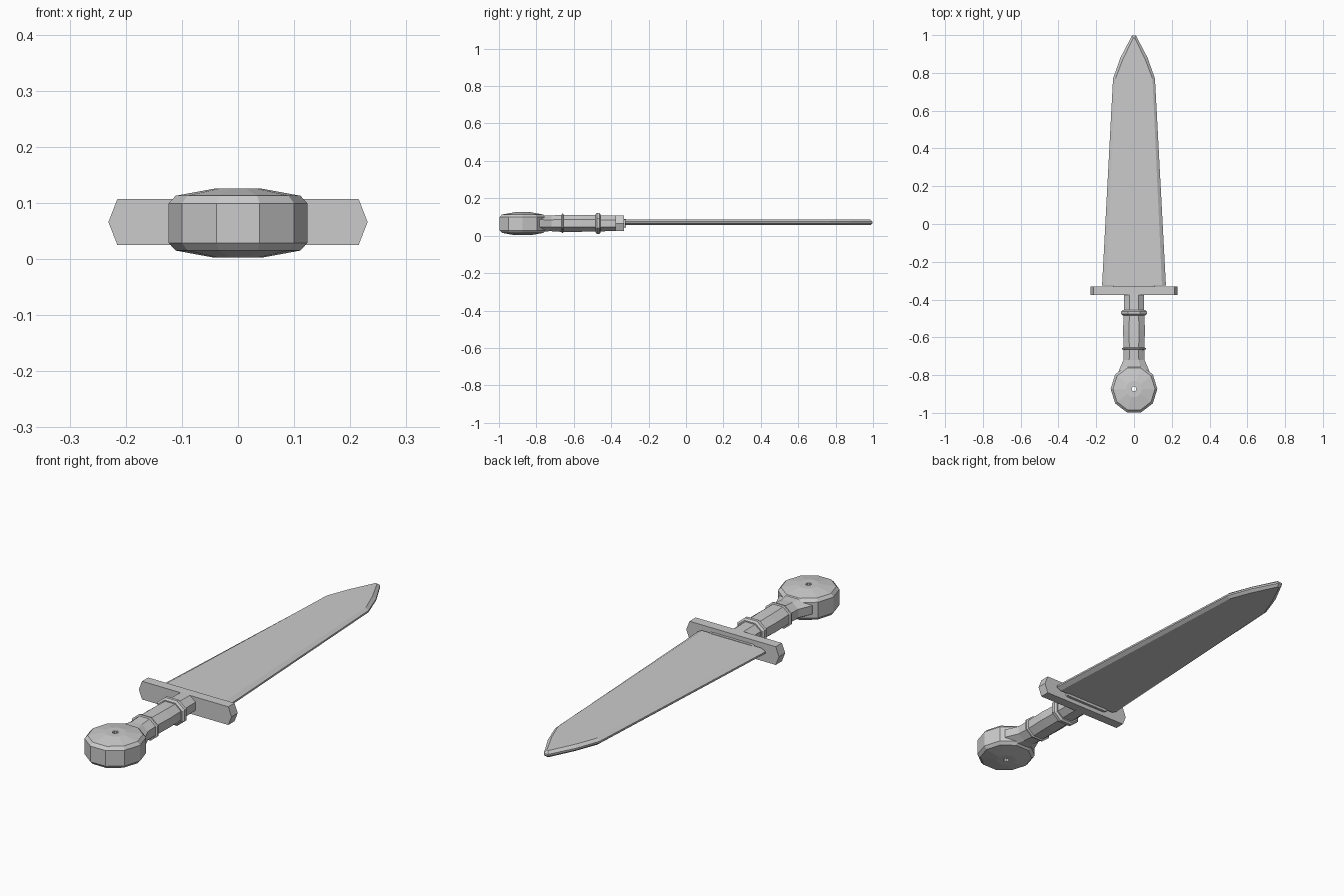
import bpy, bmesh
from math import cos, sin, pi

if "Cube" in bpy.data.objects:
    bpy.data.objects.remove(bpy.data.objects["Cube"])

ZC = 0.066  # height of the dagger's mid-plane


def loft(name, rings, caps=True, closed=False):
    """Skin a list of equal-length point rings into a flat-shaded mesh."""
    bm = bmesh.new()
    vs = [[bm.verts.new(p) for p in r] for r in rings]
    n = len(vs[0])
    pairs = list(zip(vs, vs[1:]))
    if closed:
        pairs.append((vs[-1], vs[0]))
    for a, b in pairs:
        for i in range(n):
            j = (i + 1) % n
            bm.faces.new((a[i], a[j], b[j], b[i]))
    if caps and not closed:
        bm.faces.new(vs[0])
        bm.faces.new(vs[-1])
    bmesh.ops.recalc_face_normals(bm, faces=bm.faces)
    me = bpy.data.meshes.new(name)
    bm.to_mesh(me)
    bm.free()
    ob = bpy.data.objects.new(name, me)
    bpy.context.collection.objects.link(ob)
    return ob


def octagon(y, hw, hh, k=0.45):
    """Flattened octagon across the grip, half width hw and half height hh."""
    pts = [(hw, -k * hh), (hw, k * hh), (k * hw, hh), (-k * hw, hh),
           (-hw, k * hh), (-hw, -k * hh), (-k * hw, -hh), (k * hw, -hh)]
    return [(x, y, ZC + z) for x, z in pts]


def outline(half, z):
    """Mirror a half outline in x and place it at height z."""
    return [(x, y, z) for x, y in half] + [(-x, y, z) for x, y in reversed(half)]


# blade: flat faces with bevelled cutting edges
edge = [(0.169, -0.325), (0.111, 0.77), (0.072, 0.88), (0.010, 0.998)]
flat = [(0.148, -0.325), (0.098, 0.77), (0.060, 0.87), (0.004, 0.985)]
BZ = 0.071
loft("blade", [outline(flat, BZ - 0.015), outline(edge, BZ - 0.004),
               outline(edge, BZ + 0.004), outline(flat, BZ + 0.015)])

# short block joining blade and guard
loft("blade_collar", [octagon(-0.34, 0.11, 0.022, 0.9), octagon(-0.32, 0.11, 0.022, 0.9)])

# crossguard: bar with pointed ends
guard = [(0.215, -0.041), (0.231, 0.0), (0.215, 0.041)]
prof = guard + [(-x, z) for x, z in reversed(guard)]
loft("crossguard", [[(x, y, ZC + z) for x, z in prof] for y in (-0.376, -0.332)])

# grip with neck flaring into the pommel
loft("grip", [octagon(y, w, h) for y, w, h in [
    (-0.37, 0.052, 0.041), (-0.47, 0.054, 0.043), (-0.56, 0.058, 0.045),
    (-0.66, 0.055, 0.046), (-0.72, 0.056, 0.042), (-0.775, 0.080, 0.043), (-0.81, 0.09, 0.045)]])

# raised bands on the grip
for name, y, half, w, h in [("upper_band", -0.47, 0.014, 0.068, 0.056),
                            ("lower_band", -0.66, 0.006, 0.064, 0.052)]:
    loft(name, [octagon(y - half, w - 0.009, h - 0.008), octagon(y - half / 2, w, h),
                octagon(y + half / 2, w, h), octagon(y + half, w - 0.009, h - 0.008)])

# pommel: ten-sided faceted disc with a small through hole
levels = [(0.013, 0.059), (0.045, 0.059), (0.117, 0.047), (0.130, 0.034)]
levels = levels + [(r, -z) for r, z in reversed(levels)]
loft("pommel", [[(0.95 * r * cos(i * pi / 5), -0.873 + r * sin(i * pi / 5), 0.064 + z * 1.04)
                 for i in range(10)] for r, z in levels], closed=True)

# cut the hole through the neck overlap is unnecessary: the neck stops short of it
